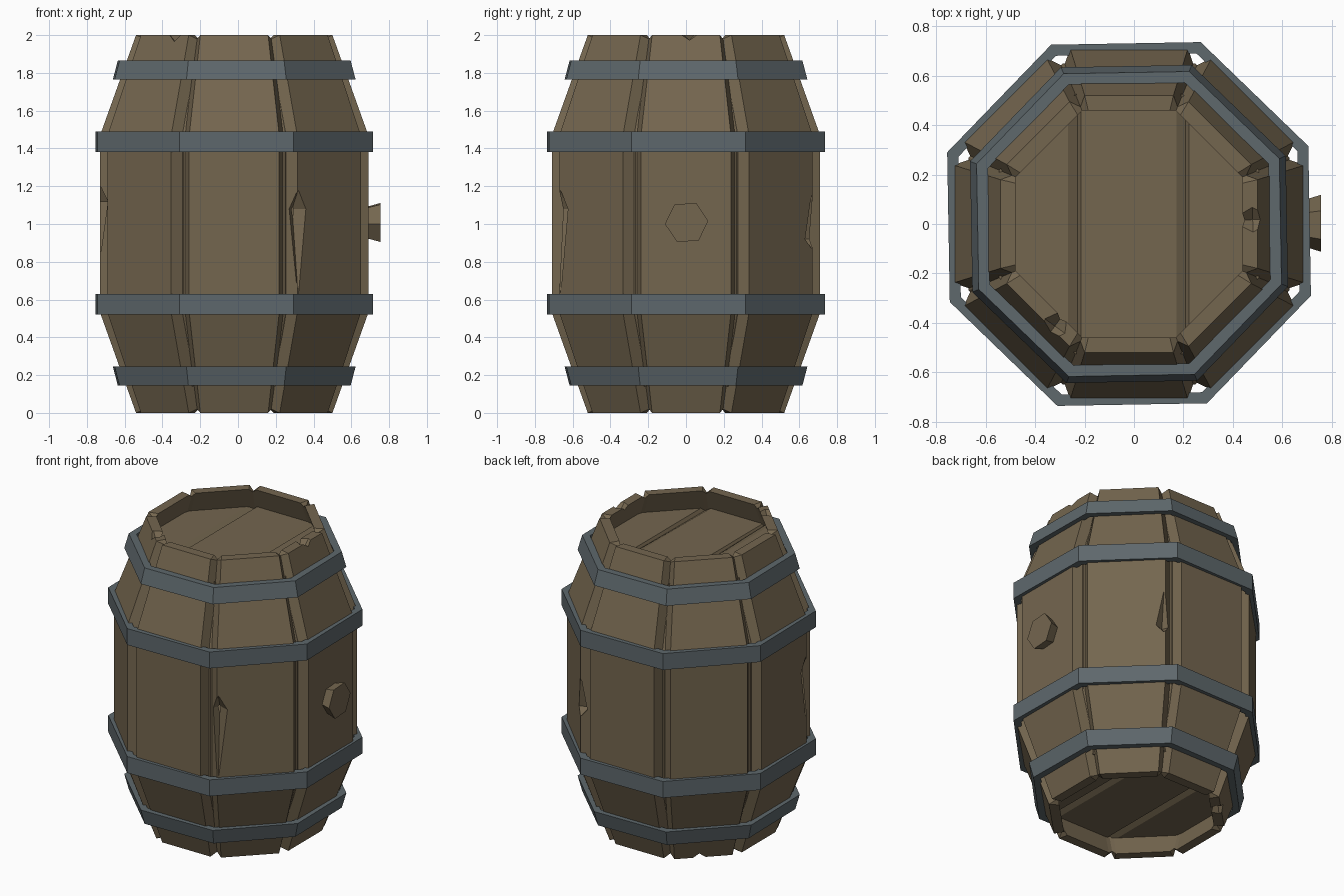
import bpy, bmesh, math
from mathutils import Vector

if "Cube" in bpy.data.objects:
    bpy.data.objects.remove(bpy.data.objects["Cube"])

CX = -0.02                      # barrel axis (bung sticks out on +x)
T = math.tan(math.pi / 8)
C8 = math.cos(math.pi / 8)


def material(name, rgb):
    m = bpy.data.materials.new(name)
    m.diffuse_color = (*rgb, 1)
    m.use_nodes = True
    m.node_tree.nodes["Principled BSDF"].inputs["Base Color"].default_value = m.diffuse_color
    return m


wood = material("brown wood", (0.175, 0.133, 0.078))
iron = material("grey iron", (0.112, 0.138, 0.150))


def make(name, bm, mat):
    bmesh.ops.recalc_face_normals(bm, faces=bm.faces)
    me = bpy.data.meshes.new(name)
    bm.to_mesh(me)
    bm.free()
    me.materials.append(mat)
    ob = bpy.data.objects.new(name, me)
    bpy.context.collection.objects.link(ob)
    return ob


def polar(ang, r, t, z):
    """Point at radius r along ang, shifted t sideways."""
    c, s = math.cos(ang), math.sin(ang)
    return Vector((CX + c * r - s * t, s * r + c * t, z))


def loft(name, rings, mat):
    """Closed loop of rings joined into a torus-like solid."""
    bm = bmesh.new()
    vs = [[bm.verts.new(p) for p in ring] for ring in rings]
    n = len(vs[0])
    for a, b in zip(vs, vs[1:] + vs[:1]):
        for i in range(n):
            j = (i + 1) % n
            bm.faces.new((a[i], a[j], b[j], b[i]))
    return make(name, bm, mat)


# Staves: octagonal shell with a V groove at every corner
def stave_ring(a, z, gap, groove, zc=None):
    pts = []
    for i in range(8):
        ang = i * math.pi / 4
        w = a * T - gap
        pts += [polar(ang, a, -w, z), polar(ang, a, w, z),
                polar(ang + math.pi / 8, a / C8 - groove, 0, z if zc is None else zc)]
    return pts


TH = 0.062
staves = loft("staves", [
    stave_ring(0.52, 0, 0.036, 0.05, 0.02),
    stave_ring(0.71, 0.53, 0.056, 0.08),
    stave_ring(0.71, 1.47, 0.056, 0.08),
    stave_ring(0.52, 2, 0.036, 0.05, 1.98),
    stave_ring(0.52 - TH, 2, 0.025, 0, 1.98),
    stave_ring(0.71 - TH, 1.47, 0.035, 0),
    stave_ring(0.71 - TH, 0.53, 0.035, 0),
    stave_ring(0.52 - TH, 0, 0.025, 0, 0.02)], wood)

# Chips knocked out of stave edges: angle, radius, z, up, down, half width, depth
chips = [(297, 0.745, 1.08, 0.10, 0.46, 0.07, 0.07),
         (198, 0.745, 1.12, 0.09, 0.32, 0.06, 0.07),
         (63, 0.745, 0.92, 0.24, 0.05, 0.06, 0.06),
         (2, 0.50, 2.0, 0.04, 0.04, 0.05, 0.09),
         (234, 0.51, 2.0, 0.04, 0.05, 0.05, 0.09),
         (132, 0.50, 0.0, 0.05, 0.04, 0.05, 0.09)]
bm = bmesh.new()
for deg, r, z, up, down, w, d in chips:
    a = math.radians(deg)
    pts = [polar(a, r, 0, z + up), polar(a, r, 0, z - down), polar(a, r, w, z),
           polar(a, r, -w, z), polar(a, r + d, 0, z), polar(a, r - d, 0, z)]
    bmesh.ops.convex_hull(bm, input=[bm.verts.new(p) for p in pts])
cutter = make("chip_cutter", bm, wood)
cutter.hide_render = True
cutter.hide_viewport = True
mod = staves.modifiers.new("chips", 'BOOLEAN')
mod.operation = 'DIFFERENCE'
mod.solver = 'EXACT'
mod.object = cutter


# Iron hoops: four-point band profile around an octagon
def hoop(name, z0, z1, a0, a1, th):
    def ring(a, z):
        return [polar((i + 0.5) * math.pi / 4 + math.radians(1), a / C8, 0, z)
                for i in range(8)]
    loft(name, [ring(a0, z0), ring(a1, z1), ring(a1 - th, z1), ring(a0 - th, z0)], iron)


hoop("hoop_bottom", 0.145, 0.245, 0.612, 0.638, 0.045)
hoop("hoop_lower_middle", 0.52, 0.63, 0.73, 0.73, 0.045)
hoop("hoop_upper_middle", 1.38, 1.49, 0.73, 0.73, 0.045)
hoop("hoop_top", 1.765, 1.865, 0.638, 0.612, 0.045)


# Lids: octagonal board with two V grooves between three planks
def lid(name, z, sign):
    bm = bmesh.new()
    bm.faces.new([bm.verts.new(polar((i + 0.5) * math.pi / 4, 0.525 / C8, 0, z))
                  for i in range(8)])
    grooves = (-0.24, 0.197)
    for g in grooves:
        for x in (g - 0.026, g + 0.012, g + 0.026):
            bmesh.ops.bisect_plane(bm, geom=bm.verts[:] + bm.edges[:] + bm.faces[:],
                                   plane_co=(x, 0, 0), plane_no=(1, 0, 0))
    for v in bm.verts:
        if any(abs(v.co.x - g - 0.012) < 1e-4 for g in grooves):
            v.co.z -= sign * 0.022
    ext = bmesh.ops.extrude_face_region(bm, geom=bm.faces[:])
    low = [v for v in ext["geom"] if isinstance(v, bmesh.types.BMVert)]
    bmesh.ops.translate(bm, verts=low, vec=(0, 0, -sign * 0.05))
    make(name, bm, wood)


lid("lid_top", 1.86, 1)
lid("lid_bottom", 0.14, -1)

# Bung: tapered six-sided plug on the right-hand stave
bm = bmesh.new()
rings = [[bm.verts.new((x, r * math.cos(math.radians(60 * i + 4)) + 0.003,
                        1.008 + r * math.sin(math.radians(60 * i + 4))))
          for i in range(6)] for x, r in ((0.64, 0.08), (0.755, 0.115))]
for i in range(6):
    j = (i + 1) % 6
    bm.faces.new((rings[0][i], rings[0][j], rings[1][j], rings[1][i]))
for ring in rings:
    bm.faces.new(ring)
make("bung", bm, wood)
